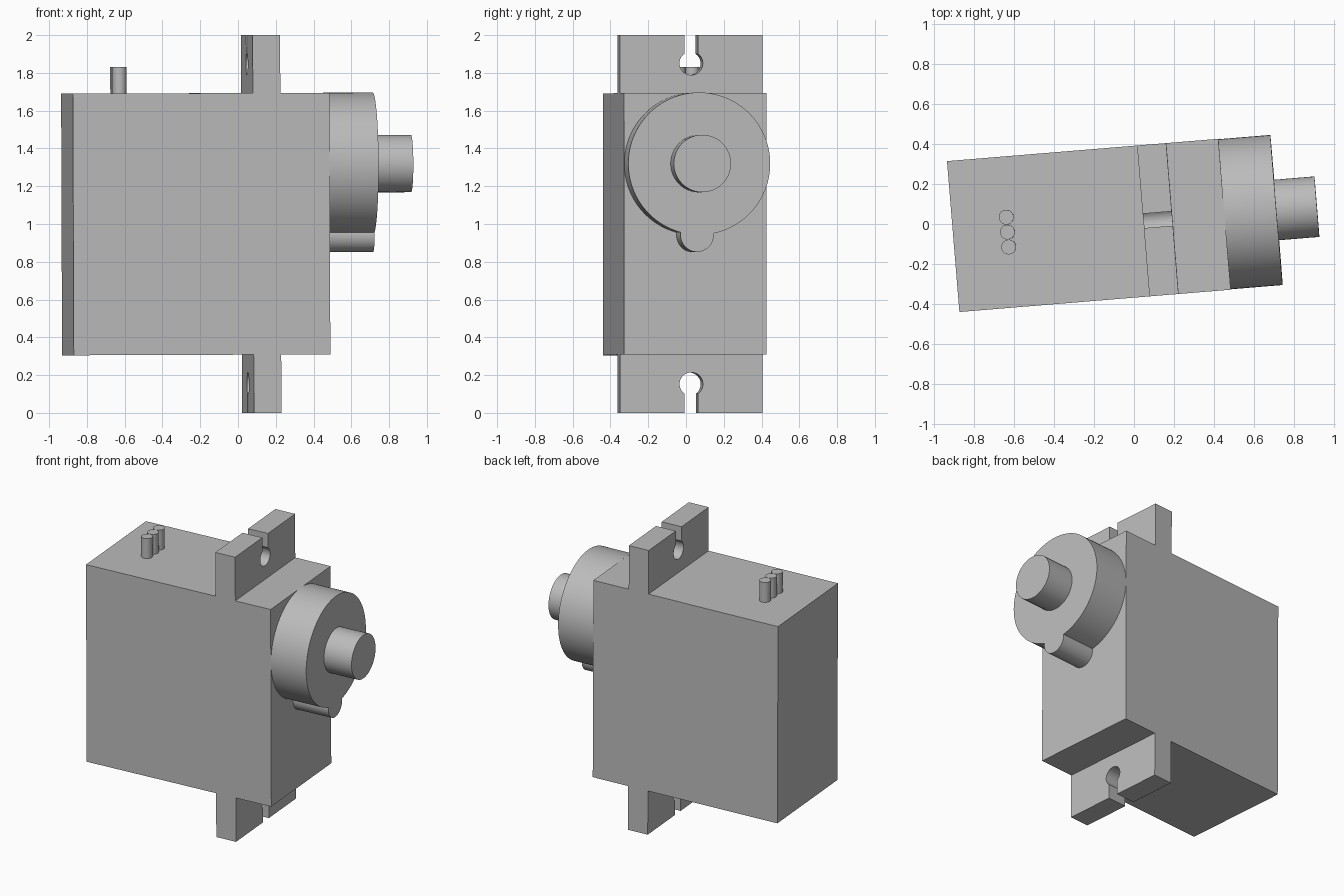
import bpy, bmesh, math
from mathutils import Matrix, Vector

cube = bpy.data.objects.get("Cube")
if cube:
    bpy.data.objects.remove(cube, do_unlink=True)

# Whole motor is turned slightly about the vertical and tipped a hair backwards
POSE = (Matrix.Translation((0, 0, 1))
        @ Matrix.Rotation(math.radians(4.7), 4, 'Z')
        @ Matrix.Rotation(math.radians(-0.2), 4, 'Y')
        @ Matrix.Translation((0, 0, -1)))

MID = 0.0115              # middle of the case across its thickness
HALF = 0.379              # half thickness
CASE_LOW, CASE_TOP = 0.308, 1.693
CASE_END = 0.458

grey = bpy.data.materials.new("plain grey")
grey.use_nodes = True
grey.diffuse_color = (0.5, 0.5, 0.5, 1)
grey.node_tree.nodes["Principled BSDF"].inputs["Base Color"].default_value = (0.5, 0.5, 0.5, 1)


def finish(name, bm):
    bmesh.ops.recalc_face_normals(bm, faces=bm.faces)
    bm.transform(POSE)
    mesh = bpy.data.meshes.new(name)
    bm.to_mesh(mesh)
    bm.free()
    mesh.materials.append(grey)
    obj = bpy.data.objects.new(name, mesh)
    bpy.context.collection.objects.link(obj)
    bpy.ops.object.select_all(action='DESELECT')
    obj.select_set(True)
    bpy.context.view_layer.objects.active = obj
    bpy.ops.object.shade_smooth_by_angle(angle=math.radians(30))


def prism(name, points, direction):
    """Extrude a closed outline along a direction."""
    bm = bmesh.new()
    face = bm.faces.new([bm.verts.new(p) for p in points])
    grown = bmesh.ops.extrude_face_region(bm, geom=[face], use_keep_orig=True)
    moved = [v for v in grown["geom"] if isinstance(v, bmesh.types.BMVert)]
    bmesh.ops.translate(bm, verts=moved, vec=direction)
    finish(name, bm)


def cylinder(name, start, direction, radius, sides):
    """Round bar from a start point along a direction."""
    axis = Vector(direction)
    bm = bmesh.new()
    place = (Matrix.Translation(Vector(start) + axis / 2)
             @ axis.to_track_quat('Z', 'Y').to_matrix().to_4x4())
    bmesh.ops.create_cone(bm, cap_ends=True, segments=sides, radius1=radius,
                          radius2=radius, depth=axis.length, matrix=place)
    finish(name, bm)


# Case
left, right = MID - HALF, MID + HALF
prism("case", [(-0.905, left, CASE_LOW), (CASE_END, left, CASE_LOW),
               (CASE_END, right, CASE_LOW), (-0.905, right, CASE_LOW)],
      (0, 0, CASE_TOP - CASE_LOW))

# Mounting ears with keyhole notches, open at the outer end
HOLE, SLOT = 0.062, 0.036
gap = math.asin(SLOT / HOLE)


def ear(name, base, tip, hole_z):
    up = 1 if tip > base else -1
    steps = 32
    outline = [(left, base), (left, tip), (MID - SLOT, tip)]
    for i in range(steps + 1):
        a = -gap - (2 * math.pi - 2 * gap) * i / steps
        outline.append((MID + HOLE * math.sin(a), hole_z + up * HOLE * math.cos(a)))
    outline += [(MID + SLOT, tip), (right, tip), (right, base)]
    prism(name, [(0.051, y, z) for y, z in outline], (0.146, 0, 0))


ear("upper_ear", CASE_TOP, 2.0, 1.85)
ear("lower_ear", CASE_LOW, 0.0, 0.152)

# Gear housing, its small side lobe, and the output shaft
AXIS_Z = 1.317
cylinder("gear_housing", (CASE_END, MID, AXIS_Z), (0.26, 0, 0), 0.377, 96)
cylinder("housing_lobe", (CASE_END, 0.0, 0.938), (0.26, 0, 0), 0.088, 48)
cylinder("output_shaft", (0.718, MID, AXIS_Z), (0.203, 0, 0), 0.152, 64)

# Row of three wire stubs
for i in range(3):
    cylinder("wire_stub_%d" % (i + 1), (-0.632, MID + (i - 1) * 0.075, CASE_TOP),
             (0, 0, 0.14), 0.037, 32)
